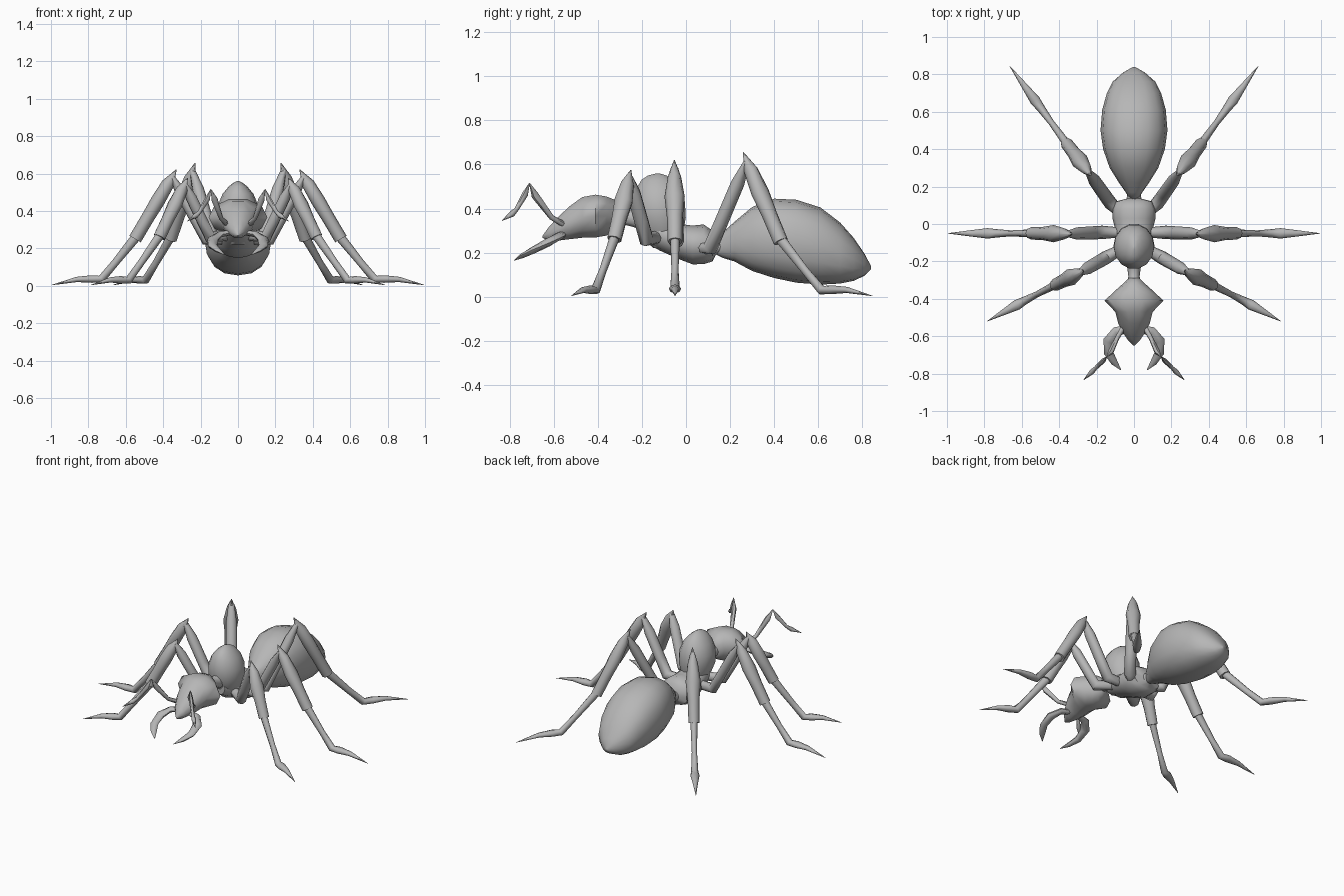
import bpy, bmesh, math
from mathutils import Vector

shell = bpy.data.materials.new("grey_shell")
shell.diffuse_color = (0.47, 0.47, 0.47, 1)


def power(v, p):
    return math.copysign(abs(v) ** p, v) if abs(v) > 1e-6 else 0.0


def loft(name, tubes, side, axis=None, sides=8, mirror=False, smooth=60, box=1.0):
    """Skin tubes; each tube is a list of (centre, side radius, other radius)."""
    bm = bmesh.new()
    for rings in tubes:
        loops = []
        for i, (c, ra, rb) in enumerate(rings):
            if axis:
                t = Vector(axis)
            else:
                a = Vector(rings[max(i - 1, 0)][0])
                b = Vector(rings[min(i + 1, len(rings) - 1)][0])
                t = (b - a).normalized()
            s = Vector(side)
            s = (s - t * s.dot(t)).normalized()
            u = t.cross(s)
            loops.append([bm.verts.new(Vector(c)
                          + s * ra * power(math.cos(k * math.tau / sides), box)
                          + u * rb * power(math.sin(k * math.tau / sides), box))
                          for k in range(sides)])
        for p, q in zip(loops, loops[1:]):
            for k in range(sides):
                n = (k + 1) % sides
                bm.faces.new((p[k], p[n], q[n], q[k]))
        bm.faces.new(loops[0])
        bm.faces.new(loops[-1])
    bmesh.ops.recalc_face_normals(bm, faces=bm.faces)
    me = bpy.data.meshes.new(name)
    bm.to_mesh(me)
    bm.free()
    me.materials.append(shell)
    ob = bpy.data.objects.new(name, me)
    bpy.context.collection.objects.link(ob)
    bpy.context.view_layer.objects.active = ob
    ob.select_set(True)
    bpy.ops.object.shade_smooth_by_angle(angle=math.radians(smooth))
    ob.select_set(False)
    if mirror:
        ob.modifiers.new("mirror", 'MIRROR')
    return ob


def body(name, rows, sides=12, box=1.0):
    """Body segment along y from rows of (y, centre z, half width, half height)."""
    return loft(name, [[((0, y, z), w, h) for y, z, w, h in rows]],
                (1, 0, 0), (0, 1, 0), sides, smooth=50, box=box)


# abdomen, tapering to a drooping tail end
body("abdomen", [
    (0.13, 0.225, 0.02, 0.03), (0.17, 0.235, 0.045, 0.06),
    (0.22, 0.25, 0.08, 0.09), (0.30, 0.262, 0.13, 0.145),
    (0.40, 0.265, 0.165, 0.18), (0.50, 0.252, 0.179, 0.188),
    (0.61, 0.23, 0.17, 0.175), (0.70, 0.198, 0.145, 0.138),
    (0.76, 0.17, 0.115, 0.098), (0.81, 0.145, 0.058, 0.05),
    (0.84, 0.132, 0.006, 0.006)], 16, 0.88)

# lower thorax and waist
body("rear_thorax", [
    (-0.21, 0.31, 0.05, 0.05), (-0.12, 0.285, 0.09, 0.075),
    (-0.03, 0.25, 0.10, 0.08), (0.03, 0.235, 0.115, 0.088),
    (0.08, 0.238, 0.115, 0.09), (0.12, 0.23, 0.10, 0.07),
    (0.135, 0.225, 0.04, 0.035), (0.19, 0.235, 0.03, 0.03)])

# domed front thorax
loft("front_thorax", [[((0, y, z), w, l) for z, y, w, l in (
    (0.22, -0.09, 0.05, 0.06), (0.29, -0.11, 0.085, 0.10),
    (0.36, -0.117, 0.11, 0.119), (0.43, -0.122, 0.108, 0.12),
    (0.49, -0.125, 0.083, 0.102), (0.53, -0.13, 0.05, 0.074),
    (0.55, -0.13, 0.025, 0.043), (0.56, -0.128, 0.004, 0.006))]],
    (1, 0, 0), (0, 0, 1), 14, smooth=50)

# neck and head, with flared pointed cheeks
body("neck", [(-0.18, 0.35, 0.05, 0.06), (-0.24, 0.355, 0.035, 0.04),
              (-0.28, 0.36, 0.03, 0.035), (-0.32, 0.365, 0.04, 0.05)], 10)
body("head", [
    (-0.29, 0.365, 0.03, 0.045), (-0.32, 0.367, 0.06, 0.075),
    (-0.36, 0.366, 0.105, 0.093), (-0.41, 0.366, 0.157, 0.102),
    (-0.47, 0.36, 0.10, 0.097), (-0.53, 0.335, 0.085, 0.078),
    (-0.58, 0.308, 0.06, 0.056), (-0.62, 0.287, 0.033, 0.034),
    (-0.65, 0.272, 0.004, 0.006)], 10)

# curved mandibles and elbowed antennae
loft("mandibles", [[(c, r * 0.65, r) for c, r in (
    ((0.03, -0.56, 0.285), 0.02), ((0.095, -0.575, 0.275), 0.026),
    ((0.135, -0.625, 0.247), 0.03), ((0.135, -0.69, 0.213), 0.025),
    ((0.105, -0.74, 0.187), 0.018), ((0.07, -0.78, 0.165), 0.002))]],
    (0, 0, 1), sides=8, mirror=True)
loft("antennae", [
    [((0.05, -0.54, 0.32), 0.014, 0.014), ((0.09, -0.61, 0.36), 0.012, 0.012),
     ((0.125, -0.685, 0.46), 0.016, 0.018), ((0.145, -0.71, 0.515), 0.002, 0.002)],
    [((0.145, -0.71, 0.515), 0.002, 0.002), ((0.163, -0.73, 0.465), 0.013, 0.015),
     ((0.205, -0.77, 0.395), 0.010, 0.010), ((0.225, -0.79, 0.375), 0.014, 0.014),
     ((0.27, -0.835, 0.345), 0.001, 0.001)]],
    (0.7, 0.7, 0), sides=6, mirror=True)


def leg(name, hip, bend, knee, cuff, heel, tip):
    """Pair of legs: thigh, sleeved shin ending in a cuff, thin ankle and foot."""
    hip, bend, knee, cuff, heel, tip = map(Vector, (hip, bend, knee, cuff, heel, tip))
    out = tip - knee
    side = (-out.y, out.x, 0)
    lift = Vector((0, 0, 0.014))
    top = knee.lerp(cuff, 0.1)
    thigh = [(hip, 0.026, 0.03), (bend, 0.036, 0.034),
             (bend.lerp(top, 0.3), 0.035, 0.03),
             (bend.lerp(top, 0.75), 0.033, 0.03), (top, 0.018, 0.012)]
    shin = [(knee, 0.002, 0.002), (knee.lerp(cuff, 0.2), 0.03, 0.034),
            (knee.lerp(cuff, 0.45), 0.046, 0.038), (knee.lerp(cuff, 0.7), 0.036, 0.035),
            (cuff, 0.033, 0.035)]
    ankle = [(cuff.lerp(knee, 0.05), 0.022, 0.026), (cuff.lerp(heel, 0.6), 0.016, 0.02),
             (heel, 0.022, 0.022), (heel.lerp(tip, 0.2) + lift * 0.5, 0.028, 0.02),
             (heel.lerp(tip, 0.5) + lift, 0.018, 0.014), (tip, 0.001, 0.001)]
    loft(name, [thigh, shin, ankle], side, mirror=True)


# three pairs of legs
leg("front_legs", (0.06, -0.13, 0.27), (0.15, -0.18, 0.26), (0.27, -0.25, 0.575),
    (0.42, -0.325, 0.26), (0.585, -0.41, 0.03), (0.785, -0.52, 0.004))
leg("middle_legs", (0.07, -0.045, 0.25), (0.17, -0.045, 0.25), (0.33, -0.053, 0.62),
    (0.55, -0.05, 0.25), (0.73, -0.05, 0.035), (0.995, -0.05, 0.004))
leg("rear_legs", (0.06, 0.05, 0.225), (0.125, 0.11, 0.22), (0.23, 0.26, 0.655),
    (0.36, 0.43, 0.25), (0.495, 0.615, 0.03), (0.665, 0.845, 0.004))
